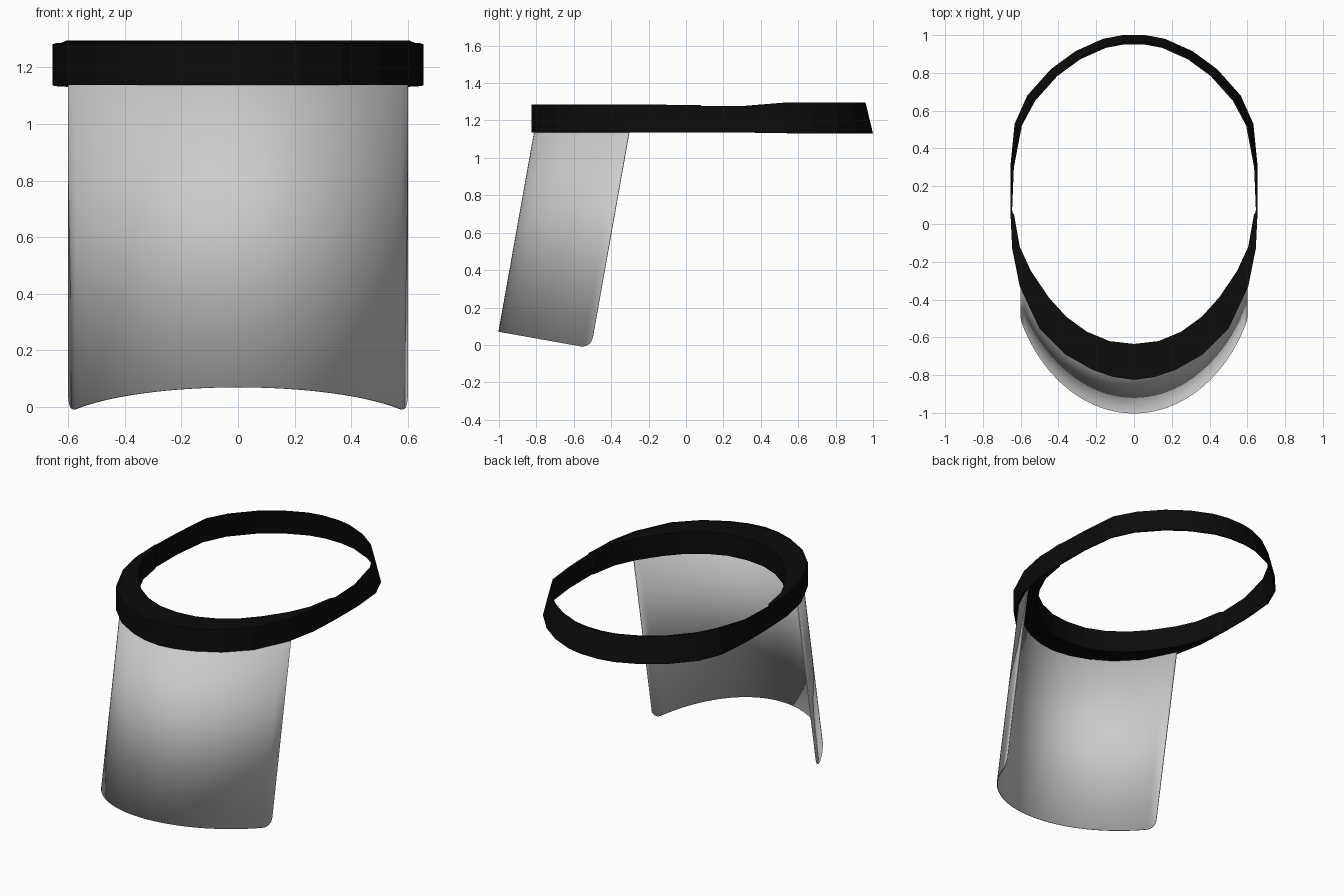
import bpy, bmesh, math
from mathutils import Vector

if "Cube" in bpy.data.objects:
    bpy.data.objects.remove(bpy.data.objects["Cube"])


def material(name, v):
    m = bpy.data.materials.new(name)
    m.diffuse_color = (v, v, v, 1)
    m.use_nodes = True
    m.node_tree.nodes["Principled BSDF"].inputs["Base Color"].default_value = m.diffuse_color
    return m


black = material("black rubber", 0.0035)
clear = material("pale grey plastic", 0.6)


def loft(name, sections, mat, ring, tube):
    """Skin a row of cross-sections; ring closes the row, tube closes each section."""
    bm = bmesh.new()
    rows = [[bm.verts.new(p) for p in s] for s in sections]
    n, k = len(rows), len(rows[0])
    for i in range(n if ring else n - 1):
        a, b = rows[i], rows[(i + 1) % n]
        for j in range(k if tube else k - 1):
            bm.faces.new((a[j], b[j], b[(j + 1) % k], a[(j + 1) % k]))
    if tube and not ring:
        bm.faces.new(rows[0])
        bm.faces.new(rows[-1][::-1])
    bmesh.ops.recalc_face_normals(bm, faces=bm.faces)
    me = bpy.data.meshes.new(name)
    bm.to_mesh(me)
    bm.free()
    ob = bpy.data.objects.new(name, me)
    bpy.context.collection.objects.link(ob)
    me.materials.append(mat)
    return ob


# Plan outlines, right half, front to back
strap_half = [(0, -.825), (.11, -.81), (.22, -.772), (.365, -.69), (.5, -.555),
              (.605, -.33), (.645, -.13), (.655, .08), (.655, .3), (.632, .53),
              (.565, .68), (.44, .82), (.31, .915), (.165, .98), (.06, 1), ]
pad_half = [(0, -.635), (.13, -.62), (.25, -.57), (.36, -.49), (.45, -.39),
            (.545, -.25), (.605, -.12), (.635, .05)]


def at(p, z):
    return Vector((p[0], p[1], z))


# Head strap: thin band, its top leaning inward toward the back
plan = strap_half + [(-x, y) for x, y in strap_half[:0:-1]]
plan = [Vector(p) for p in plan]
sections = []
for i, p in enumerate(plan):
    t = (plan[(i + 1) % len(plan)] - plan[i - 1]).normalized()
    inward = Vector((-t.y, t.x))
    back = min(max((p.y - .2) / .45, 0), 1)
    top = 1.285 if p.y < .05 else (1.277 if p.y < .4 else 1.295)
    low = 1.137 - .007 * back
    q = p + inward * .04 * back
    th = inward * .01
    sections.append([at(p, low), at(q, top), at(q + th, top), at(p + th, low)])
loft("head_strap", sections, black, True, True)

# Forehead pad: crescent inside the strap, with a slot for the visor below
pad = []
for s, q in zip(strap_half, pad_half):
    s, q = Vector(s), Vector(q)
    pad.append([at(s.lerp(q, .28), 1.139), at(s.lerp(q, .03), 1.283), at(q, 1.283), at(q, 1.139)])
mirrored = [[Vector((-v.x, v.y, v.z)) for v in s] for s in pad[:0:-1]]
loft("forehead_pad", mirrored + pad, black, False, True)

# Visor: thin curved sheet, tilted, with rounded lower corners
tilt = math.radians(10.1)
up = Vector((0, math.sin(tilt), math.cos(tilt)))
rear = Vector((0, math.cos(tilt), -math.sin(tilt)))
A, B, EDGE, R = .66, .87, .597, .06
a_max = math.asin(EDGE / A)
angles = [a_max * math.sin(math.pi / 2 * i / 32) for i in range(-32, 33)]
sheet = []
for a in angles:
    x, depth = A * math.sin(a), B * (1 - math.cos(a))
    edge_dist = math.hypot(EDGE - abs(x), B * (1 - math.cos(a_max)) - depth)
    c = max(R - edge_dist, 0)
    lift = R - math.sqrt(R * R - c * c)
    base = Vector((x, -1, .07)) + rear * depth
    high = (1.2 - base.z) / up.z
    sheet.append([base + up * lift, base + up * high])
visor = loft("visor", sheet, clear, False, False)
mod = visor.modifiers.new("thickness", 'SOLIDIFY')
mod.thickness = .006
mod.offset = 0
bpy.context.view_layer.objects.active = visor
visor.select_set(True)
bpy.ops.object.shade_smooth_by_angle(angle=math.radians(30))
